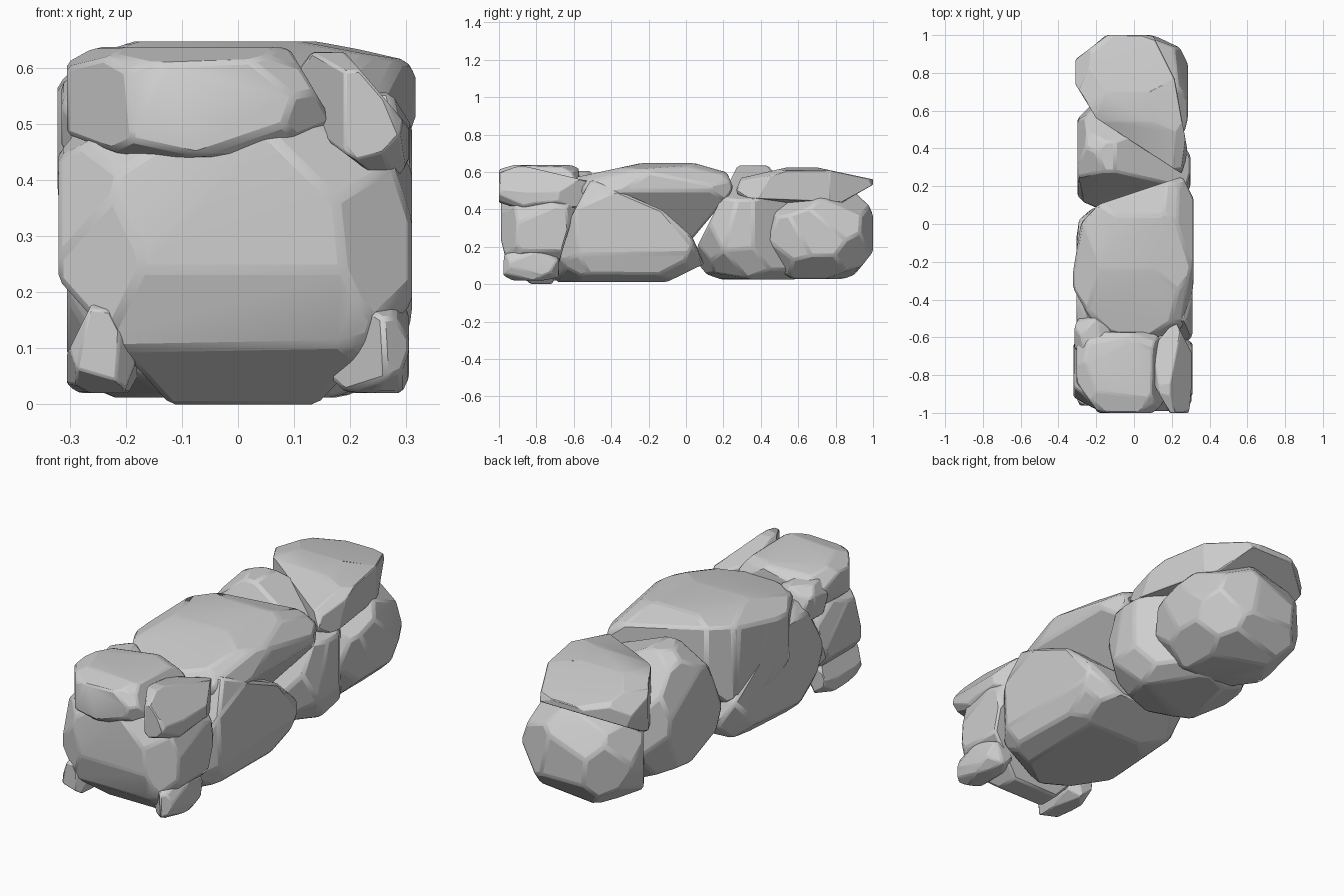
import bpy, bmesh, math, random
from mathutils import Vector

cube = bpy.data.objects.get("Cube")
if cube:
    bpy.data.objects.remove(cube, do_unlink=True)

# One plain stone colour
stone = bpy.data.materials.new("stone_grey")
stone.use_nodes = True
grey = (0.62, 0.62, 0.62, 1)
stone.diffuse_color = grey
stone.node_tree.nodes["Principled BSDF"].inputs["Base Color"].default_value = grey

PLANES = {"top": (0, 1), "side": (1, 2), "front": (0, 2)}


def chop(bm, point, normal):
    """Slice off everything beyond a plane and close the cut."""
    geom = bm.verts[:] + bm.edges[:] + bm.faces[:]
    cut = bmesh.ops.bisect_plane(bm, geom=geom, dist=1e-5, plane_co=point,
                                 plane_no=normal, clear_outer=True)["geom_cut"]
    edges = [e for e in cut if isinstance(e, bmesh.types.BMEdge) and e.is_boundary]
    if len(edges) > 2:
        bmesh.ops.contextual_create(bm, geom=edges)


def directions(count, rng):
    """Evenly spread directions with a little wobble."""
    for i in range(count):
        z = 1 - (2 * i + 1) / count
        r = math.sqrt(1 - z * z)
        a = i * math.pi * (3 - math.sqrt(5))
        wobble = Vector([rng.uniform(-0.13, 0.13) for _ in range(3)])
        yield (Vector((r * math.cos(a), r * math.sin(a), z)) + wobble).normalized()


def rock(name, x, y, z, cuts=(), facets=32, power=2.6, bevel=0.012, seed=1):
    """Hew a boulder out of a block: sloping cuts first, then rounding facets."""
    rng = random.Random(seed)
    centre = Vector([(a + b) / 2 for a, b in (x, y, z)])
    half = Vector([(b - a) / 2 for a, b in (x, y, z)])
    bm = bmesh.new()
    bmesh.ops.create_cube(bm, size=2)
    for view, p, q in cuts:
        i, j = PLANES[view]
        p, q = [((a - centre[i]) / half[i], (b - centre[j]) / half[j]) for a, b in (p, q)]
        point, normal = Vector(), Vector()
        point[i], point[j] = p
        normal[i], normal[j] = q[1] - p[1], p[0] - q[0]
        if normal.dot(point) < 0:
            normal.negate()
        chop(bm, point, normal)
    k = power / (power - 1)
    for n in directions(facets, rng):
        reach = sum(abs(c) ** k for c in n) ** (1 / k)
        chop(bm, n * reach, n)
    points = [Vector([centre[i] + v.co[i] * half[i] for i in range(3)]) for v in bm.verts]
    bm.free()

    # Merge slivers and rebuild as a clean faceted hull
    bm = bmesh.new()
    for p in points:
        bm.verts.new(p)
    bmesh.ops.remove_doubles(bm, verts=bm.verts[:], dist=min(half) * 0.12)
    bmesh.ops.convex_hull(bm, input=bm.verts[:])
    bmesh.ops.dissolve_limit(bm, angle_limit=math.radians(5), verts=bm.verts[:], edges=bm.edges[:])
    bmesh.ops.recalc_face_normals(bm, faces=bm.faces[:])
    mesh = bpy.data.meshes.new(name)
    bm.to_mesh(mesh)
    bm.free()
    mesh.materials.append(stone)
    obj = bpy.data.objects.new(name, mesh)
    bpy.context.collection.objects.link(obj)
    mod = obj.modifiers.new("worn_edges", "BEVEL")
    mod.width = bevel
    mod.segments = 1
    mod.limit_method = "ANGLE"
    mod.angle_limit = math.radians(12)
    bpy.ops.object.select_all(action="DESELECT")
    obj.select_set(True)
    bpy.context.view_layer.objects.active = obj
    bpy.ops.object.shade_smooth_by_angle(angle=math.radians(14))


# Front end: main block, its cap and the corner slab
rock("front_block", (-.32, .31), (-.99, -.54), (0, .54),
     [("front", (-.3, .2), (-.13, .01)), ("front", (.15, .01), (.31, .18)),
      ("side", (-.99, .24), (-.95, .08)), ("side", (-.95, .1), (-.83, 0)),
      ("side", (-.57, .48), (-.69, .08))],
     power=3.1, facets=36, seed=3)
rock("front_cap", (-.305, .175), (-1, -.57), (.425, .637),
     [("front", (.1, .62), (.165, .51)), ("front", (0, .435), (.16, .5)),
      ("front", (-.3, .48), (-.18, .435)), ("top", (-.305, -.84), (-.19, -1))],
     power=3.4, seed=5)
rock("front_corner_slab", (.1, .305), (-1, -.5), (.405, .628),
     [("front", (.19, .628), (.3, .5)), ("front", (.12, .5), (.24, .41)),
      ("side", (-.85, .628), (-.52, .55)), ("top", (.1, -.65), (.22, -.51)),
      ("top", (.305, -.68), (.21, -.5)), ("top", (.1, -.84), (.19, -1))],
     facets=26, power=3.6, bevel=.008, seed=7)

# Small filler stones around the front block
rock("upper_filler", (-.315, -.12), (-.7, -.49), (.42, .605), facets=20, bevel=.007, seed=2)
rock("lower_filler_left", (.16, .305), (-.98, -.68), (.02, .185),
     [("front", (.16, .06), (.25, .185)), ("top", (.16, -.88), (.26, -.98))],
     facets=20, power=2.8, bevel=.007, seed=4)
rock("lower_filler_right", (-.305, -.18), (-.96, -.66), (.02, .2),
     [("front", (-.245, .2), (-.18, .07)), ("front", (-.3, .1), (-.25, .2))],
     facets=18, bevel=.007, power=3.2, seed=6)

# Middle: sloping base boulder with a big one leaning over it
rock("middle_base", (-.305, .31), (-.71, .095), (.012, .6),
     [("side", (-.53, .57), (-.1, .385)), ("side", (-.12, .39), (.05, .24)),
      ("side", (-.7, .2), (-.53, .52)), ("side", (.03, .26), (.09, .13)),
      ("side", (-.1, .012), (.08, .1))],
     power=4.2, facets=36, seed=8)
rock("middle_top", (-.322, .316), (-.61, .33), (.21, .647),
     [("top", (-.29, 0), (-.17, .12)), ("top", (-.2, .1), (.28, .26)),
      ("top", (-.322, -.25), (-.28, .01)), ("top", (-.322, -.34), (-.2, -.56)),
      ("side", (.04, .25), (.25, .5)), ("front", (.316, .5), (.08, .2)),
      ("side", (-.6, .52), (-.35, .3)), ("side", (.05, .645), (.28, .58)),
      ("side", (-.25, .645), (-.55, .58))],
     power=3.2, facets=36, seed=9)

# Rear: leaning boulder, round end stone and flat capping slab
rock("rear_middle", (-.3, .3), (.06, .66), (.025, .635),
     [("side", (.06, .2), (.25, .58)), ("front", (-.1, .635), (.3, .45)),
      ("side", (.45, .62), (.66, .38)), ("top", (.3, .36), (.12, .64))],
     power=3, seed=10)
rock("rear_end", (-.3, .285), (.38, 1), (.028, .495),
     [("top", (-.3, .76), (-.1, .47))], power=2.4, facets=26, seed=11)
rock("rear_cap", (-.31, .29), (.22, 1), (.36, .624),
     [("top", (-.31, .74), (-.2, .56)), ("top", (-.2, .56), (.2, .3)),
      ("top", (.1, 1), (.2, .8)), ("top", (.21, .8), (.29, .35)),
      ("top", (-.3, .88), (-.14, 1)), ("front", (.29, .46), (-.15, .36)),
      ("side", (.7, .36), (.98, .52)), ("side", (.7, .624), (1, .56)),
      ("side", (.25, .56), (.5, .615))],
     power=3, facets=30, seed=12)
